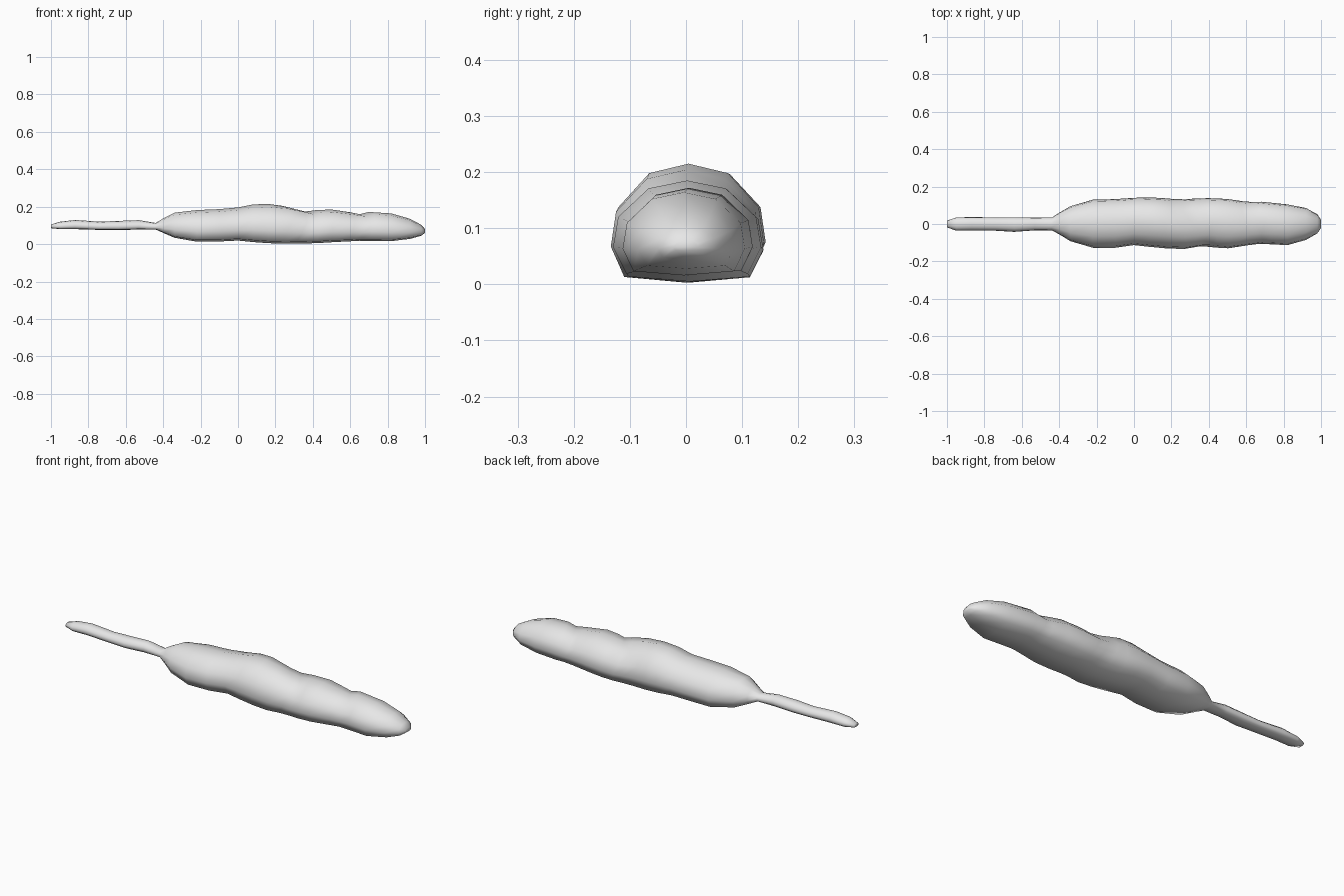
import bpy, bmesh, math

# One plain grey material
grey = bpy.data.materials.new("pale grey")
grey.diffuse_color = (0.8, 0.8, 0.8, 1)

# Half cross-section: flat-bottomed dome, (side 0..1, height 0..1)
HALF = [(0, 1), (.52, .92), (.93, .63), (1, .32), (.82, .05), (0, 0)]
SECTION = HALF + [(-y, z) for y, z in HALF[-2:0:-1]]

# Stations along the length: x, back/front limits in y, bottom and top in z
STICK = [
    (-1, -.018, .018, .085, .105), (-.95, -.036, .035, .08, .12),
    (-.87, -.035, .037, .08, .129), (-.74, -.036, .035, .076, .12),
    (-.64, -.042, .036, .075, .124), (-.53, -.034, .034, .078, .128),
    (-.44, -.034, .034, .078, .113)]
BODY = [
    (-.4, -.055, .06, .06, .137), (-.34, -.092, .095, .034, .168),
    (-.22, -.127, .13, .013, .182), (-.1, -.127, .133, .014, .187),
    (0, -.113, .14, .019, .196), (.08, -.122, .142, .011, .212),
    (.16, -.13, .139, .005, .215), (.24, -.134, .133, .003, .204),
    (.31, -.121, .132, .003, .186), (.36, -.121, .137, .004, .174),
    (.42, -.126, .138, .005, .182), (.5, -.13, .134, .01, .185),
    (.6, -.113, .121, .015, .17), (.65, -.106, .118, .018, .16),
    (.7, -.108, .119, .017, .172), (.82, -.113, .105, .016, .164),
    (.92, -.085, .085, .028, .135), (.98, -.05, .052, .045, .103),
    (1, -.022, .022, .06, .08)]


def slant(x):
    """Lean of the shallow diagonal creases across the top."""
    return .8 * math.exp(-((x - .31) / .12) ** 2) + .6 * math.exp(-((x - .66) / .09) ** 2)


# Loft the thin stem and plump body as one continuous skin
bm = bmesh.new()
rings = []
for x, y0, y1, z0, z1 in STICK + BODY:
    cy, hw = (y0 + y1) / 2, (y1 - y0) / 2
    rings.append([bm.verts.new((x - slant(x) * s * hw * h, cy + s * hw, z0 + h * (z1 - z0)))
                  for s, h in SECTION])
n = len(SECTION)
for a, b in zip(rings, rings[1:]):
    for i in range(n):
        j = (i + 1) % n
        bm.faces.new((a[i], a[j], b[j], b[i]))
bm.faces.new(rings[0])
bm.faces.new(rings[-1])
bmesh.ops.recalc_face_normals(bm, faces=bm.faces)
for f in bm.faces:
    f.smooth = True

mesh = bpy.data.meshes.new("body_on_stem")
bm.to_mesh(mesh)
bm.free()
mesh.materials.append(grey)
bpy.context.collection.objects.link(bpy.data.objects.new("body_on_stem", mesh))
